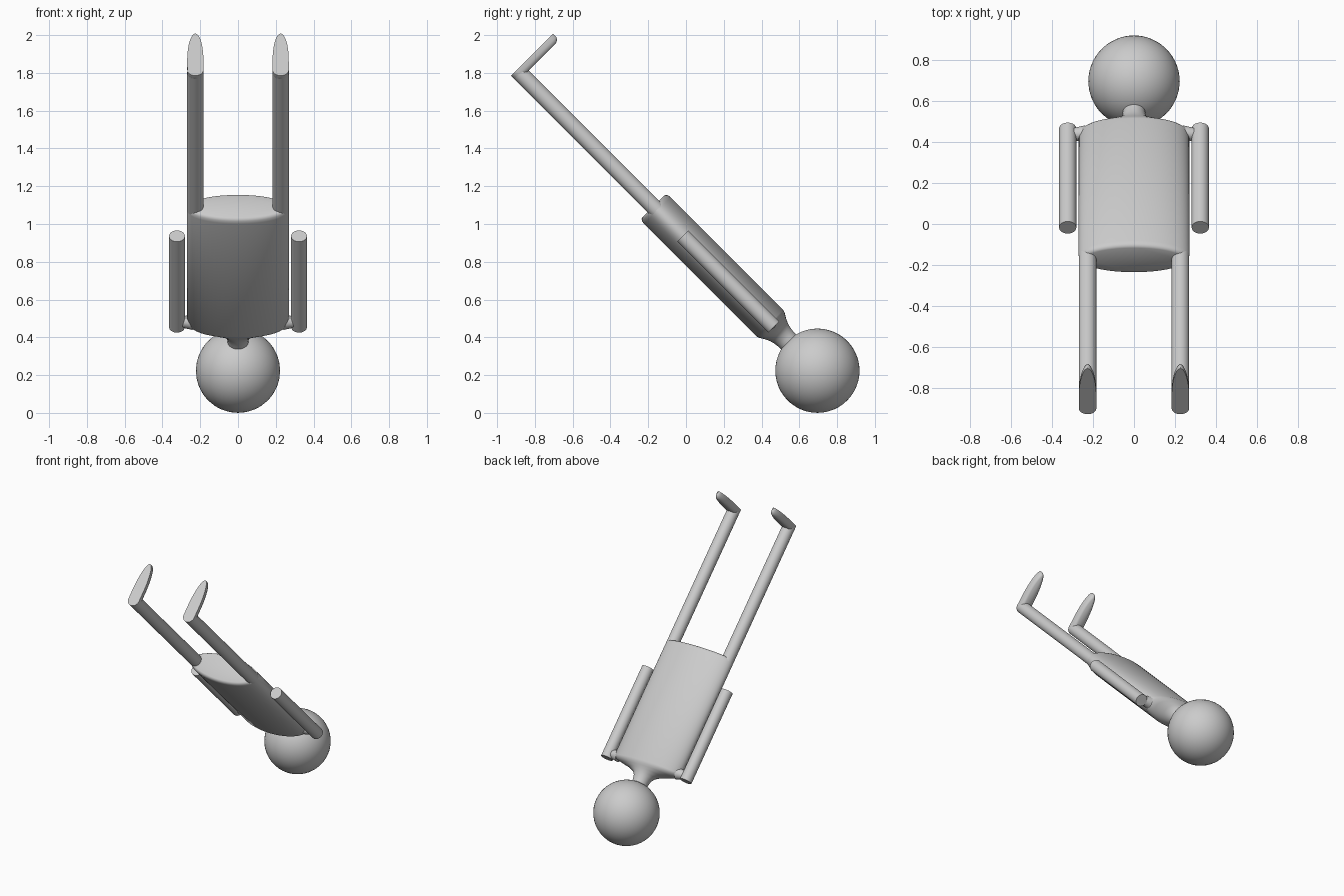
import bpy, bmesh, math
from mathutils import Matrix

if "Cube" in bpy.data.objects:
    bpy.data.objects.remove(bpy.data.objects["Cube"])

grey = bpy.data.materials.new("plain_grey")
grey.use_nodes = True
colour = (0.6, 0.6, 0.6, 1)
grey.diffuse_color = colour
grey.node_tree.nodes["Principled BSDF"].inputs["Base Color"].default_value = colour

# The figure is built straight (local +z toward the feet, +y toward the toes), then leaned
LEAN = Matrix.Rotation(math.radians(45), 4, 'X')
MID = 0.65   # depth of the body axis


def finish(bm, name, angle=40):
    bmesh.ops.recalc_face_normals(bm, faces=bm.faces)
    mesh = bpy.data.meshes.new(name)
    bm.to_mesh(mesh)
    bm.free()
    mesh.transform(LEAN)
    mesh.materials.append(grey)
    ob = bpy.data.objects.new(name, mesh)
    bpy.context.collection.objects.link(ob)
    bpy.ops.object.select_all(action='DESELECT')
    ob.select_set(True)
    bpy.context.view_layer.objects.active = ob
    bpy.ops.object.shade_smooth_by_angle(angle=math.radians(angle))
    return ob


def skin(bm, rings):
    """Join rings of points into a closed tube."""
    rows = [[bm.verts.new(p) for p in ring] for ring in rings]
    n = len(rows[0])
    for a, b in zip(rows, rows[1:]):
        for i in range(n):
            bm.faces.new((a[i], a[(i + 1) % n], b[(i + 1) % n], b[i]))
    bm.faces.new(rows[0])
    bm.faces.new(rows[-1])


def ellipse(x, z, rx, ry, n):
    return [(x + rx * math.cos(t), MID + ry * math.sin(t), z)
            for t in (2 * math.pi * i / n for i in range(n))]


def rod(name, x, z0, z1, r):
    bm = bmesh.new()
    skin(bm, [ellipse(x, z, r, r, 32) for z in (z0, z1)])
    return finish(bm, name)


# Head
bm = bmesh.new()
bmesh.ops.create_uvsphere(bm, u_segments=48, v_segments=24, radius=0.223,
                          matrix=Matrix.Translation((0, MID, -0.334)))
finish(bm, "head")

# Torso flowing into the neck: (height, half width, half depth)
stations = [(-0.14, .054, .054), (-0.10, .056, .056), (-0.07, .064, .06),
            (-0.045, .085, .067), (-0.025, .13, .076), (-0.008, .2, .086),
            (0.005, .25, .094), (0.022, .27, .1), (0.865, .27, .1),
            (0.882, .266, .097), (0.892, .258, .09), (0.896, .245, .08)]
bm = bmesh.new()
skin(bm, [ellipse(0, z, rx, ry, 64) for z, rx, ry in stations])
finish(bm, "torso_and_neck", 50)


def foot_outline(x, z, r, toe):
    """Round heel under the leg, long elliptical toe."""
    pts = []
    for i in range(40):
        t = 2 * math.pi * i / 40
        s = math.sin(t)
        y = MID + (0.07 + toe * s if s > 0 else r * s)
        pts.append((x + r * math.cos(t), y, z))
    return pts


for side, s in (("left", 1), ("right", -1)):
    rod(side + "_arm", s * 0.323, -0.007, 0.674, 0.042)
    rod(side + "_leg", s * 0.226, 0.85, 1.9, 0.043)

    # Shoulder joint, flaring into the torso
    bm = bmesh.new()
    bmesh.ops.create_cone(
        bm, cap_ends=True, segments=24, radius1=0.042, radius2=0.026, depth=0.07,
        matrix=Matrix.Translation((s * 0.275, MID, 0.03))
        @ Matrix.Rotation(s * math.pi / 2, 4, 'Y'))
    finish(bm, side + "_shoulder")

    # Foot with a flat sole and softened upper edge
    bm = bmesh.new()
    skin(bm, [foot_outline(s * 0.226, z, r, toe) for z, r, toe in
              ((1.87, .026, .175), (1.878, .037, .193), (1.893, .043, .202),
               (1.918, .043, .202))])
    finish(bm, side + "_foot")
